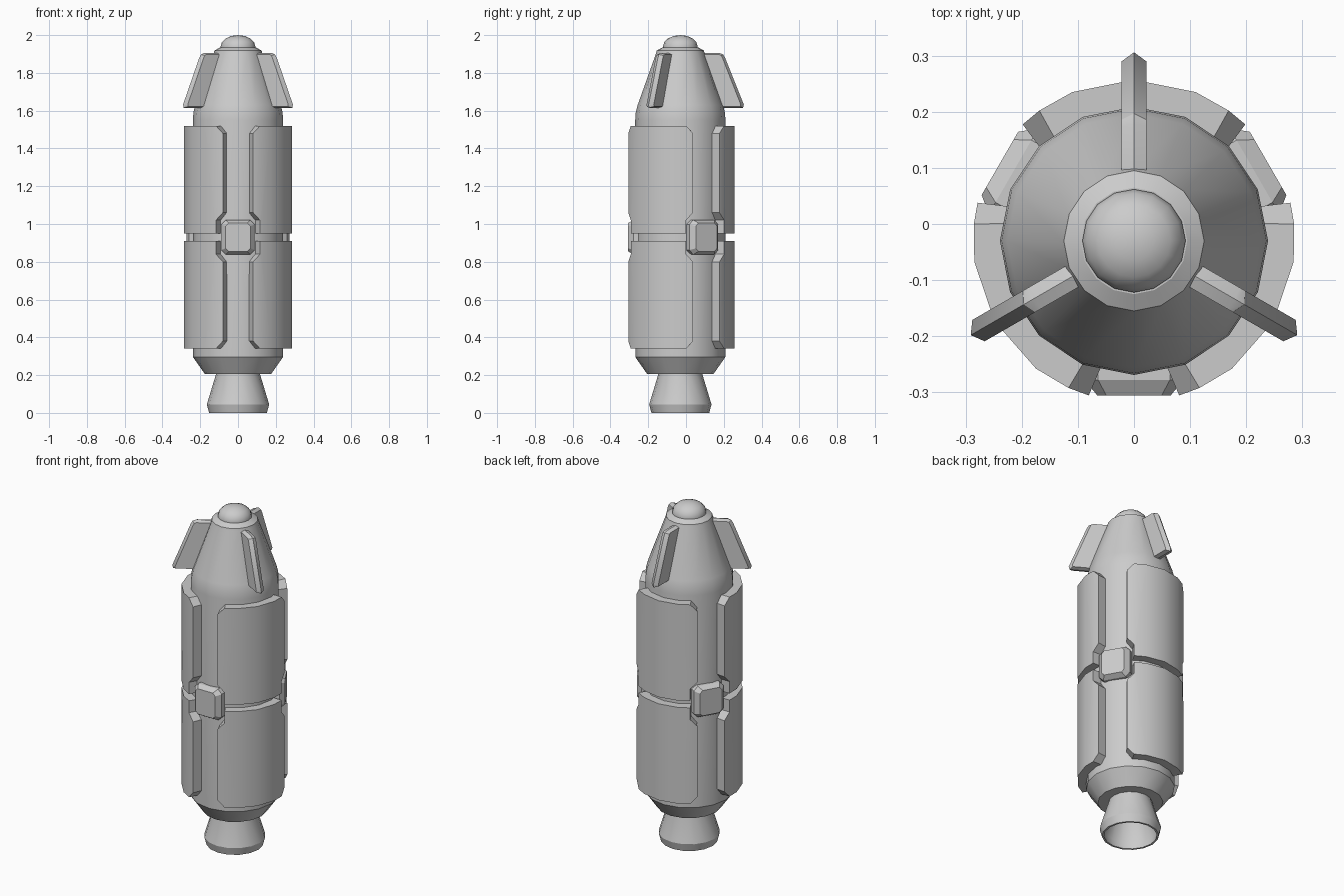
import bpy, bmesh, math

if "Cube" in bpy.data.objects:
    bpy.data.objects.remove(bpy.data.objects["Cube"])

AXIS_Y = -0.03   # body axis offset, so the whole model is centred
SIDES = 16


def finish(name, bm, angle=30):
    bmesh.ops.remove_doubles(bm, verts=bm.verts, dist=1e-5)
    bmesh.ops.recalc_face_normals(bm, faces=bm.faces)
    me = bpy.data.meshes.new(name)
    bm.to_mesh(me)
    bm.free()
    ob = bpy.data.objects.new(name, me)
    bpy.context.collection.objects.link(ob)
    ob.location.y = AXIS_Y
    bpy.ops.object.select_all(action='DESELECT')
    ob.select_set(True)
    bpy.context.view_layer.objects.active = ob
    bpy.ops.object.shade_smooth_by_angle(angle=math.radians(angle))
    return ob


def lathe(name, profile, angle=30):
    bm = bmesh.new()
    vs = [bm.verts.new((0, r, z)) for r, z in profile]
    es = [bm.edges.new(p) for p in zip(vs, vs[1:])]
    bmesh.ops.spin(bm, geom=vs + es, cent=(0, 0, 0), axis=(0, 0, 1),
                   angle=math.tau, steps=SIDES, use_merge=True)
    return finish(name, bm, angle)


def skin(name, rings):
    """Join closed outlines of equal length and cap both ends."""
    bm = bmesh.new()
    loops = [[bm.verts.new(p) for p in ring] for ring in rings]
    n = len(loops[0])
    for a, b in zip(loops, loops[1:]):
        for i in range(n):
            j = (i + 1) % n
            bm.faces.new((a[i], a[j], b[j], b[i]))
    bm.faces.new(loops[0])
    bm.faces.new(loops[-1])
    return finish(name, bm)


def polar(r, deg, z):
    a = math.radians(deg)
    return (r * math.cos(a), r * math.sin(a), z)


def armour_panel(name, centre, flip):
    # half outline in (angle, height), chamfered corner and notch by the hatch
    half = [(0, 0.95), (22.5, 0.95), (36, 0.95), (36, 1.02), (43.7, 1.06),
            (43.7, 1.48), (36, 1.52), (22.5, 1.52), (0, 1.52)]
    outline = half + [(-a, z) for a, z in half[-2:0:-1]]
    strips = [(0, 1, 7, 8), (1, 2, 3, 6, 7), (3, 4, 5, 6)]
    n = len(outline)
    bm = bmesh.new()
    layers = []
    for r, spread in ((0.287, 0), (0.228, 1.8)):
        ring = []
        for a, z in outline:
            if abs(a) > 30:
                a += math.copysign(spread, a)
            ring.append(bm.verts.new(polar(r, centre + a, 1.86 - z if flip else z)))
        layers.append(ring)
        for s in strips:
            bm.faces.new([ring[i] for i in s])
            bm.faces.new([ring[-i % n] for i in s])
    for i in range(n):
        j = (i + 1) % n
        bm.faces.new((layers[0][i], layers[0][j], layers[1][j], layers[1][i]))
    finish(name, bm)


def hatch(name, centre):
    # chamfered block facing outwards
    def ring(r, w, h, c):
        pts = [(w, h - c), (w - c, h), (c - w, h), (-w, h - c),
               (-w, c - h), (c - w, -h), (w - c, -h), (w, c - h)]
        return [(r, x, 0.93 + z) for x, z in pts]
    ob = skin(name, [ring(0.21, 0.088, 0.092, 0.024), ring(0.248, 0.088, 0.092, 0.024),
                     ring(0.276, 0.065, 0.075, 0.016)])
    ob.rotation_euler.z = math.radians(centre)


def fin(name, centre):
    # swept fin with a ridged outer edge
    edge = [(0.10, 1.905), (0.208, 1.905), (0.227, 1.897), (0.238, 1.878),
            (0.336, 1.632), (0.332, 1.615), (0.19, 1.615)]
    side = [(0.10, 1.897), (0.205, 1.897), (0.216, 1.892), (0.224, 1.877),
            (0.320, 1.632), (0.317, 1.622), (0.19, 1.622)]
    ob = skin(name, [[(r, x, z) for r, z in pts]
                     for x, pts in ((-0.022, side), (0, edge), (0.022, side))])
    ob.rotation_euler.z = math.radians(centre)


# Main hull with tapered base and nose cone
lathe("hull", [(0, 0.205), (0.175, 0.205), (0.238, 0.295), (0.239, 1.55),
               (0.236, 1.59), (0.226, 1.63), (0.128, 1.905), (0.125, 1.918),
               (0.095, 1.935), (0, 1.935)])

# Rounded nose cap
cap = [(0.092 * math.cos(t), 1.94 + 0.06 * math.sin(t))
       for t in (math.radians(d) for d in (0, 22.5, 45, 67.5))]
lathe("nose_cap", [(0.092, 1.93)] + cap + [(0, 2.0)], 50)

# Hollow engine bell
lathe("engine_nozzle", [(0, 0.225), (0.115, 0.225), (0.118, 0.20), (0.165, 0.045),
                        (0.153, 0), (0.142, 0), (0.148, 0.045), (0.105, 0.17),
                        (0, 0.17)])

# Three-fold panels, fins and hatches
for k in range(3):
    a = 90 + 120 * k
    armour_panel(f"upper_panel_{k + 1}", a, False)
    armour_panel(f"lower_panel_{k + 1}", a, True)
    fin(f"nose_fin_{k + 1}", a)
    hatch(f"hatch_{k + 1}", a + 60)
